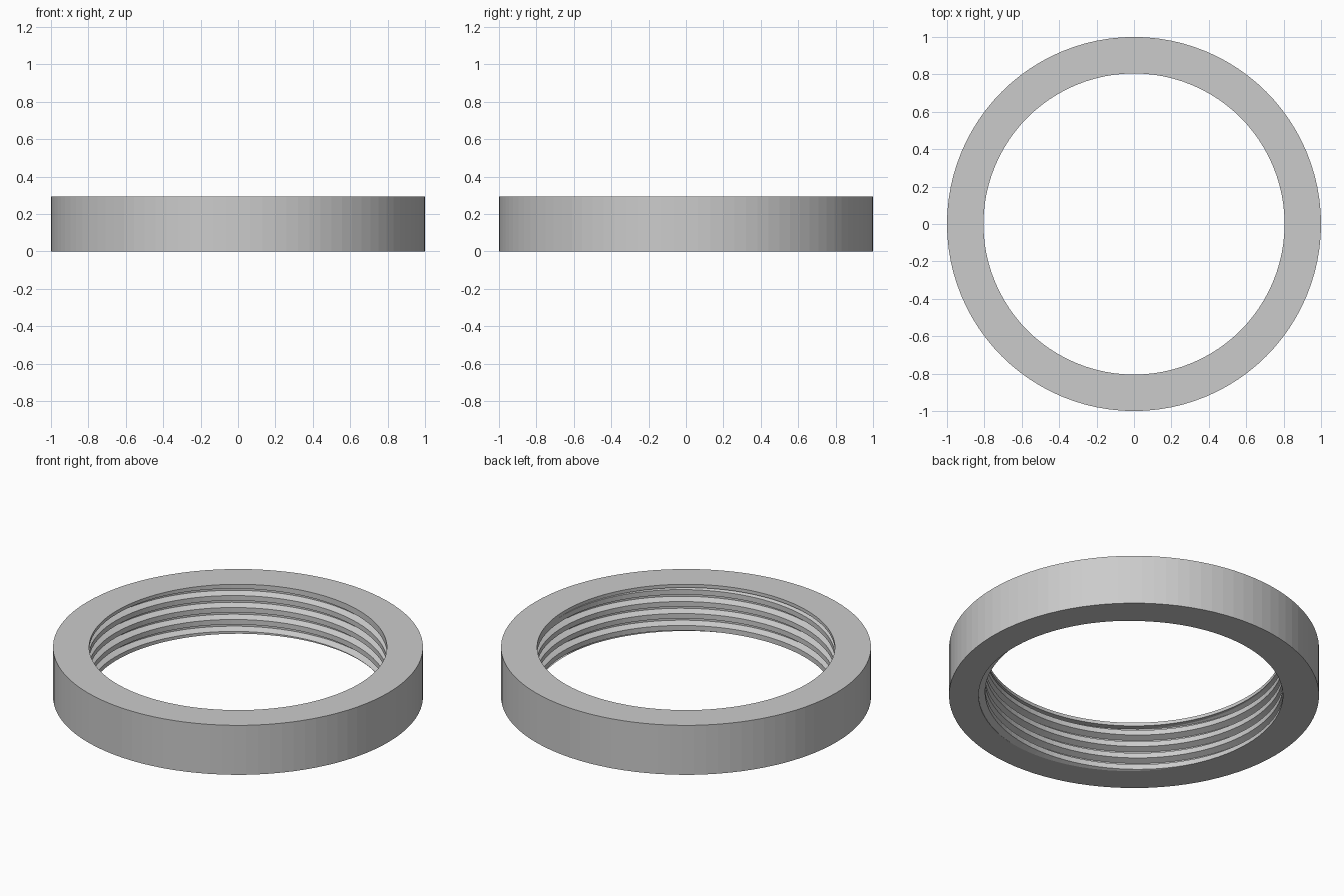
import bpy, bmesh
from math import cos, sin, tau, pi

cube = bpy.data.objects.get("Cube")
if cube:
    bpy.data.objects.remove(cube, do_unlink=True)

SEGMENTS = 96
OUTER, HEIGHT = 1.0, 0.295
CREST_R, ROOT_R = 0.805, 0.84      # thread radii
PITCH, CREST, FLANK = 0.0713, 0.03, 0.015
LIP_Z = 0.275                      # underside of the plain upper lip
PHASE = 0.063                      # crest height at the back


def thread_radius(z, centre):
    """Radius of the trapezoid thread at height z."""
    d = abs((z - centre + PITCH / 2) % PITCH - PITCH / 2)
    t = min(max((d - CREST / 2) / FLANK, 0), 1)
    return CREST_R + (ROOT_R - CREST_R) * t


def section(angle):
    """Closed ring section: helical thread, lip, then outer wall."""
    centre = PHASE + PITCH * (angle - pi / 2) / tau
    a, b = CREST / 2, CREST / 2 + FLANK
    points = [(thread_radius(0, centre), 0)]
    for turn in range(-3, 7):
        for offset in (-b, -a, a, b):
            z = min(max(centre + turn * PITCH + offset, 0), LIP_Z)
            points.append((thread_radius(z, centre), z))
    points += [(thread_radius(LIP_Z, centre), LIP_Z), (CREST_R, LIP_Z),
               (CREST_R, HEIGHT), (OUTER, HEIGHT), (OUTER, 0)]
    return points


# Threaded ring, swept once around the axis
bm = bmesh.new()
columns = []
for i in range(SEGMENTS + 1):
    angle = tau * i / SEGMENTS
    columns.append([bm.verts.new((r * cos(angle), r * sin(angle), z))
                    for r, z in section(angle)])
for left, right in zip(columns, columns[1:]):
    for j in range(len(left)):
        k = (j + 1) % len(left)
        bm.faces.new((left[j], left[k], right[k], right[j]))
bmesh.ops.remove_doubles(bm, verts=bm.verts, dist=0.00002)
bmesh.ops.dissolve_degenerate(bm, edges=bm.edges, dist=0.00001)
bmesh.ops.recalc_face_normals(bm, faces=bm.faces)

mesh = bpy.data.meshes.new("threaded_ring")
bm.to_mesh(mesh)
bm.free()
ring = bpy.data.objects.new("threaded_ring", mesh)
bpy.context.collection.objects.link(ring)

# Plain grey finish
grey = bpy.data.materials.new("plain_grey")
grey.use_nodes = True
colour = (0.6, 0.6, 0.6, 1)
grey.diffuse_color = colour
grey.node_tree.nodes["Principled BSDF"].inputs["Base Color"].default_value = colour
mesh.materials.append(grey)
